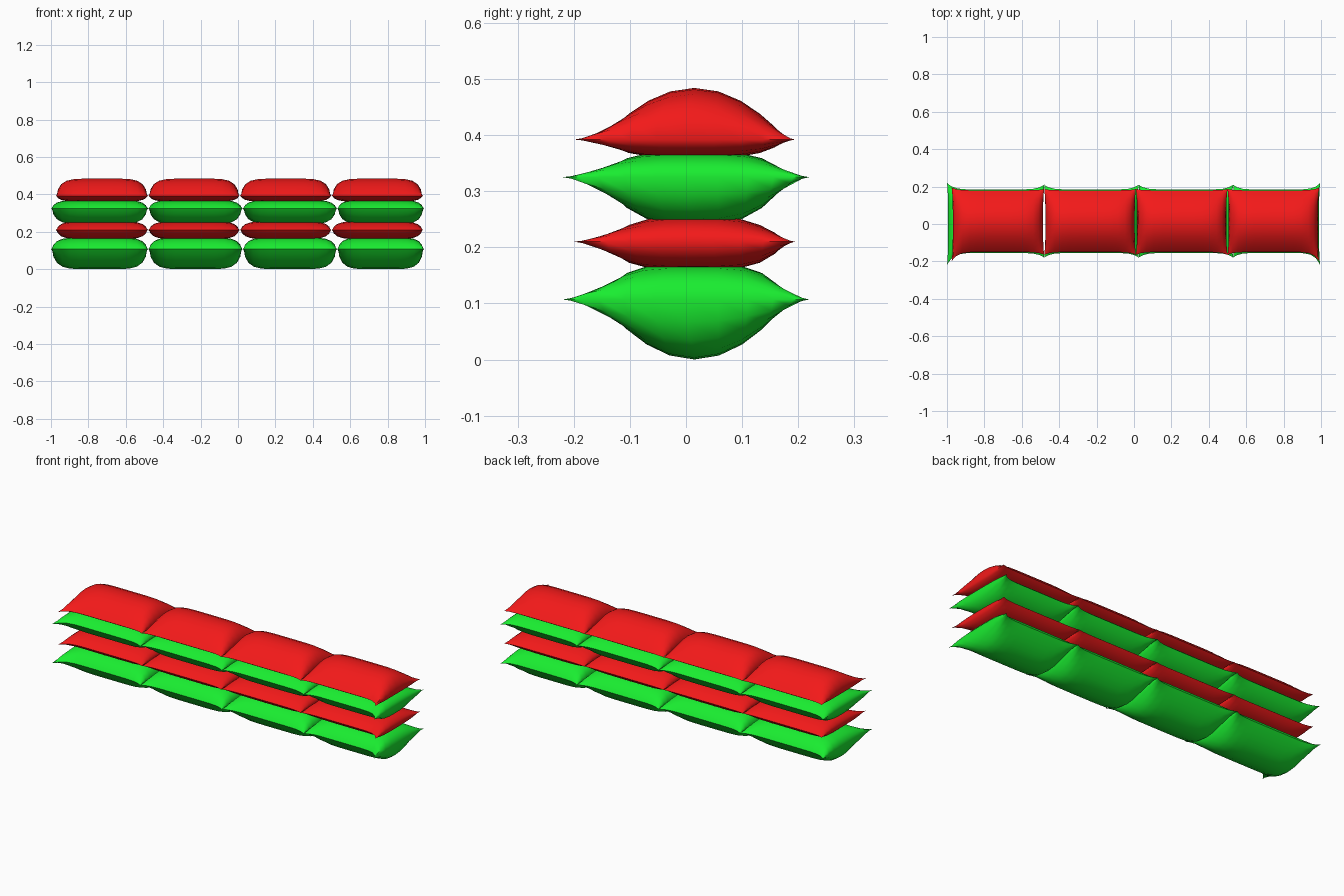
import bpy, bmesh, math

if "Cube" in bpy.data.objects:
    bpy.data.objects.remove(bpy.data.objects["Cube"])

def material(name, rgb):
    m = bpy.data.materials.new(name)
    m.diffuse_color = (*rgb, 1)
    m.use_nodes = True
    m.node_tree.nodes["Principled BSDF"].inputs["Base Color"].default_value = m.diffuse_color
    return m

GREEN = material("green_fabric", (0.01, 0.85, 0.03))
RED = material("red_fabric", (0.9, 0.01, 0.01))
NU, NV = 14, 12

def samples(n):
    # points on -1..1, denser towards the seams
    return [math.sin(math.pi / 2 * (2 * i / n - 1)) for i in range(n + 1)]

def cushion(name, mat, x0, x1, front, back, seam, low, high, q_low, q_high):
    """Stuffed pad with pinched pointed corners.
    front/back: y of (middle of edge, left corner, right corner)."""
    bm = bmesh.new()
    cx, hx = (x0 + x1) / 2, (x1 - x0) / 2
    us, vs = samples(NU), samples(NV)

    def point(u, v, side):
        ys = []
        for mid, left, right in (front, back):
            corner = left if u < 0 else right
            ys.append(mid + (corner - mid) * abs(u) ** 8)
        y = ys[0] + (ys[1] - ys[0]) * (v + 1) / 2
        x = cx + hx * u * (1 - 0.025 * (1 - v ** 4))
        q, h = (q_high, high - seam) if side > 0 else (q_low, low - seam)
        puff = math.sqrt(max(0, 1 - u ** 6)) * max(0, 1 - abs(v) ** q)
        return x, y, seam + h * puff

    for side in (1, -1):
        g = [[bm.verts.new(point(u, v, side)) for v in vs] for u in us]
        for i in range(NU):
            for j in range(NV):
                f = [g[i][j], g[i + 1][j], g[i + 1][j + 1], g[i][j + 1]]
                bm.faces.new(f if side > 0 else f[::-1])
    bmesh.ops.remove_doubles(bm, verts=bm.verts, dist=1e-5)
    me = bpy.data.meshes.new(name)
    bm.to_mesh(me)
    bm.free()
    me.materials.append(mat)
    ob = bpy.data.objects.new(name, me)
    bpy.context.collection.objects.link(ob)
    bpy.context.view_layer.objects.active = ob
    ob.select_set(True)
    bpy.ops.object.shade_smooth_by_angle(angle=math.radians(50))
    ob.select_set(False)

GREEN_X = (-1.0, -0.48, 0.025, 0.53, 0.995)
RED_X = (-0.975, -0.48, 0.01, 0.50, 0.99)

# name, material, seam z, bottom z, top z, lower and upper fullness
layers = [
    ("bottom_green", GREEN, 0.107, 0.0, 0.17, 2, 4),
    ("lower_red", RED, 0.21, 0.16, 0.256, 4, 3),
    ("upper_green", GREEN, 0.325, 0.24, 0.37, 3, 4),
    ("top_red", RED, 0.392, 0.36, 0.484, 4, 2),
]

for name, mat, seam, low, high, ql, qh in layers:
    green = mat is GREEN
    xs = GREEN_X if green else RED_X
    # edge middle, inner corner, outer corner
    fm, fi, fo = (-0.155, -0.18, -0.22) if green else (-0.15, -0.165, -0.2)
    bmid, bi, bo = (0.185, 0.21, 0.22) if green else (0.18, 0.187, 0.195)
    for k in range(4):
        front = (fm, fo if k == 0 else fi, fo if k == 3 else fi)
        back = (bmid, bo if k == 0 else bi, bo if k == 3 else bi)
        cushion(f"{name}_cushion_{k + 1}", mat, xs[k], xs[k + 1],
                front, back, seam, low, high, ql, qh)
